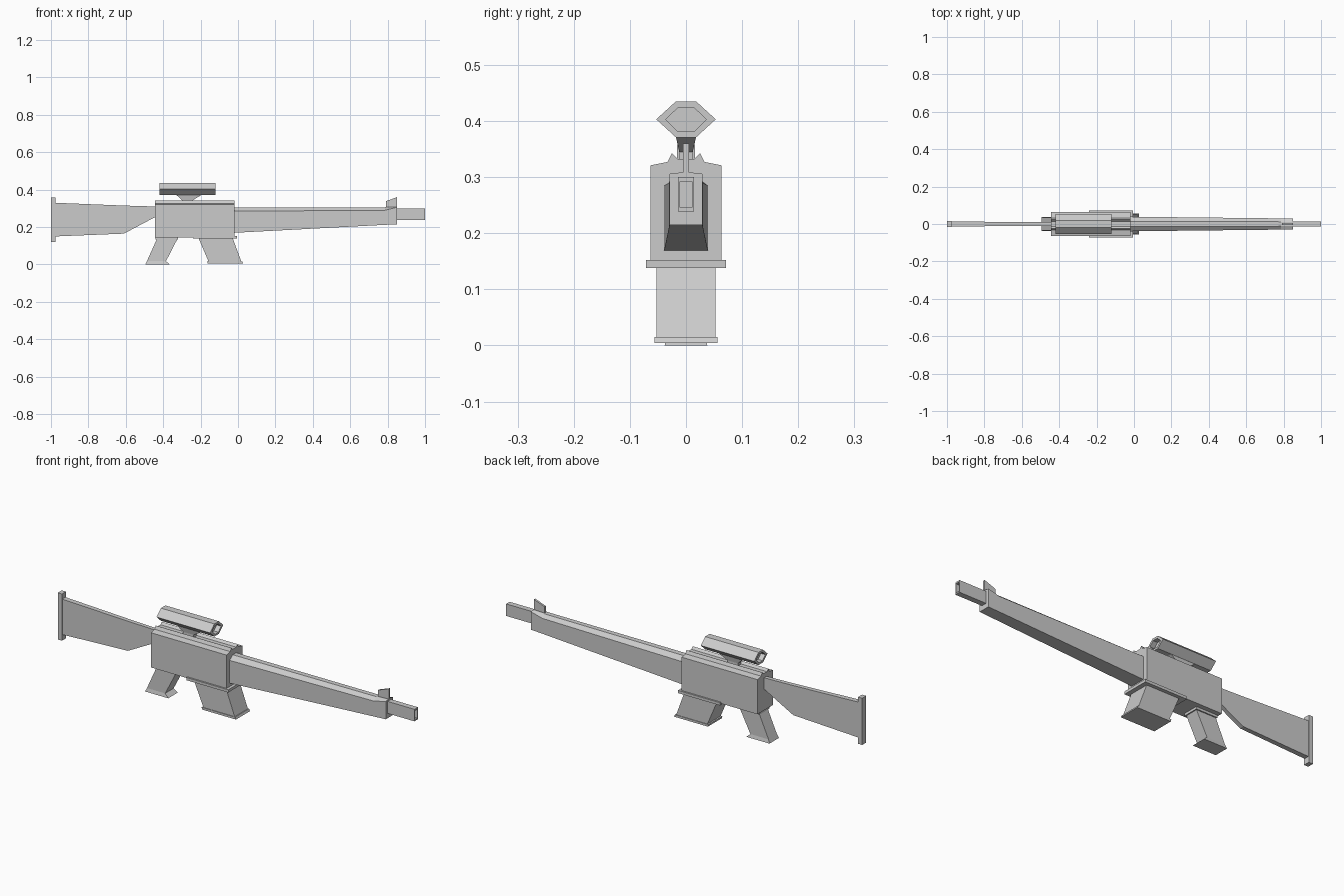
import bpy, bmesh

if "Cube" in bpy.data.objects:
    bpy.data.objects.remove(bpy.data.objects["Cube"])


def loft(name, rings):
    """Skin a sequence of equal-length rings and cap both ends."""
    bm = bmesh.new()
    rows = [[bm.verts.new(p) for p in ring] for ring in rings]
    n = len(rows[0])
    for a, b in zip(rows, rows[1:]):
        for i in range(n):
            j = (i + 1) % n
            bm.faces.new((a[i], a[j], b[j], b[i]))
    bm.faces.new(rows[0])
    bm.faces.new(rows[-1])
    bmesh.ops.recalc_face_normals(bm, faces=bm.faces)
    me = bpy.data.meshes.new(name)
    bm.to_mesh(me)
    bm.free()
    ob = bpy.data.objects.new(name, me)
    bpy.context.collection.objects.link(ob)
    return ob


def section(x, half):
    """Ring across x, mirrored from its +y half (listed bottom to top)."""
    return [(x, y, z) for y, z in half] + [(x, -y, z) for y, z in reversed(half)]


def level(z, x0, x1, w):
    """Horizontal rectangle ring."""
    return [(x0, -w, z), (x1, -w, z), (x1, w, z), (x0, w, z)]


def box(name, x0, x1, w, z0, z1):
    return loft(name, [level(z0, x0, x1, w), level(z1, x0, x1, w)])


# Stock and butt plate
box("butt_plate", -1.0, -0.977, 0.016, 0.12, 0.357)
loft("stock", [section(x, [(w, z0), (w, z1)]) for x, w, z0, z1 in
               [(-0.98, 0.013, 0.15, 0.33), (-0.61, 0.011, 0.165, 0.315),
                (-0.44, 0.01, 0.255, 0.31)]])

# Receiver with two sharp rails along the top
body = [(0.063, 0.145), (0.063, 0.321), (0.033, 0.327), (0.025, 0.343), (0.014, 0.332)]
loft("receiver", [section(x, body) for x in (-0.445, -0.02)])

# Grip with collar and flared foot
box("grip_collar", -0.44, -0.32, 0.04, 0.133, 0.147)
loft("grip", [level(0.0, -0.495, -0.365, 0.038), level(0.018, -0.487, -0.385, 0.034),
              level(0.14, -0.432, -0.322, 0.034)])

# Magazine, its collar and base plate
box("magazine_collar", -0.24, -0.005, 0.071, 0.138, 0.152)
loft("magazine", [level(0.01, -0.155, 0.02, 0.053), level(0.145, -0.213, -0.03, 0.053)])
loft("magazine_base", [level(0.004, -0.162, 0.028, 0.056), level(0.015, -0.165, 0.023, 0.056)])

# Tapering handguard with a ridged top and a raised front end
loft("handguard", [section(x, [(w, z0), (w, z1), (t, z2)]) for x, w, z0, z1, t, z2 in
                   [(-0.03, 0.039, 0.169, 0.285, 0.014, 0.304),
                    (0.785, 0.03, 0.212, 0.29, 0.012, 0.306),
                    (0.85, 0.029, 0.215, 0.306, 0.012, 0.308)]])
loft("front_sight", [[(0.79, y, 0.3), (0.85, y, 0.3), (0.85, y, 0.36), (0.79, y, 0.338)]
                     for y in (-0.005, 0.005)])

# Muzzle with a square bore
loft("muzzle", [section(x, [(w, z0), (w, z1)]) for x, w, z0, z1 in
                [(0.84, 0.014, 0.239, 0.3), (1.0, 0.014, 0.239, 0.3),
                 (1.0, 0.0105, 0.246, 0.292), (0.94, 0.0105, 0.246, 0.292)]])

# Six-sided scope, recessed at both ends
outer = [(0.018, 0.371), (0.053, 0.403), (0.018, 0.435)]
inner = [(0.014, 0.381), (0.036, 0.403), (0.014, 0.424)]
loft("scope", [section(-0.395, inner), section(-0.42, inner), section(-0.42, outer),
               section(-0.12, outer), section(-0.12, inner), section(-0.145, inner)])
loft("scope_mount", [level(0.328, -0.30, -0.24, 0.012), level(0.345, -0.30, -0.24, 0.012),
                     level(0.372, -0.33, -0.195, 0.018)])
